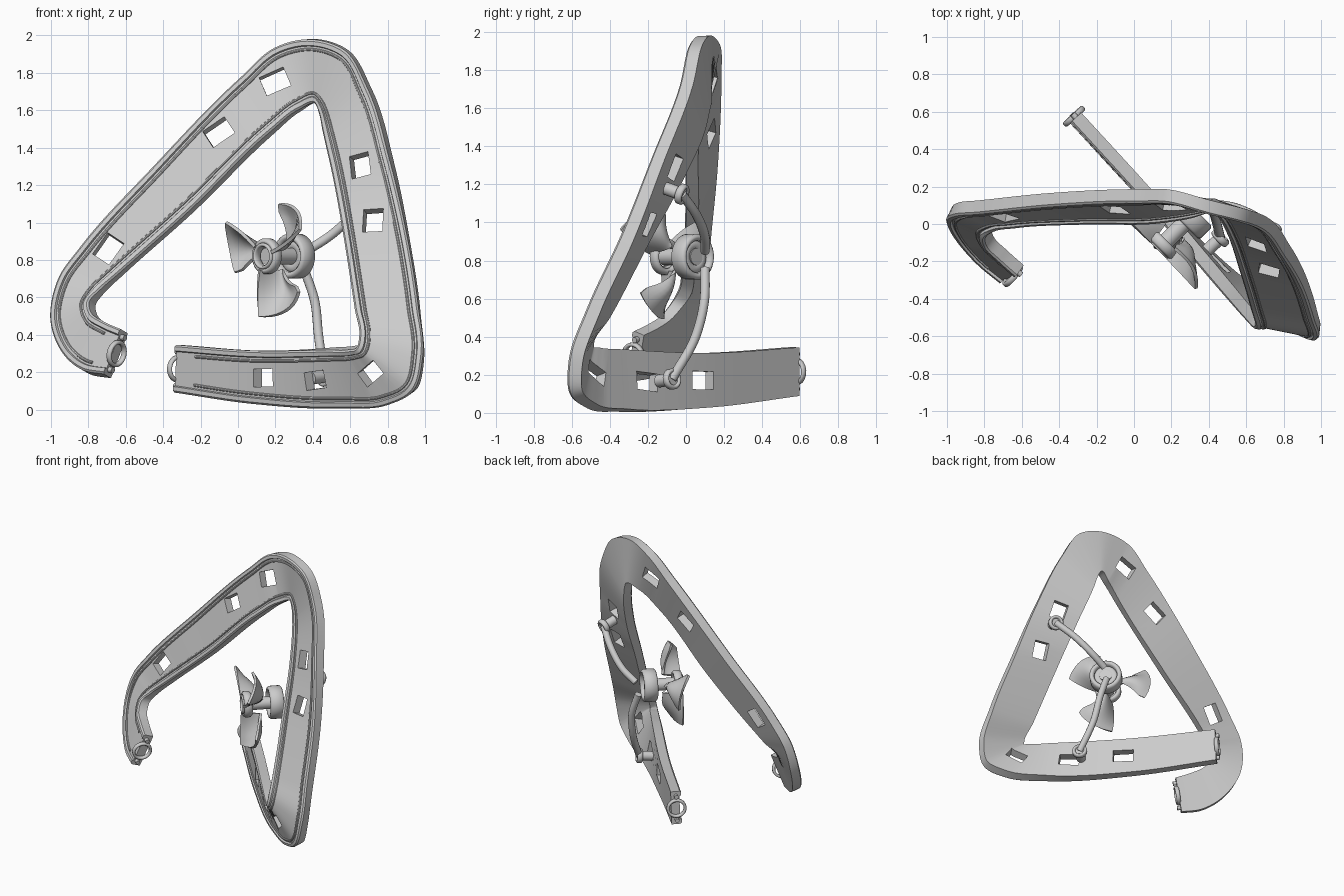
import bpy, bmesh, math
from mathutils import Vector as V, Matrix

if "Cube" in bpy.data.objects:
    bpy.data.objects.remove(bpy.data.objects["Cube"])

# Ribbon stations: outer edge xyz, inner edge xyz
ST = [(-.70,-.29,.18, -.61,-.25,.42), (-.81,-.20,.20, -.70,-.17,.46), (-.92,-.08,.29, -.77,-.10,.51),
      (-.99,.04,.48, -.78,-.05,.57), (-.95,.08,.70, -.73,-.01,.63), (-.84,.09,.86, -.62,.01,.73),
      (-.45,.13,1.29, -.25,.03,1.06), (.02,.15,1.77, .18,.04,1.48), (.20,.145,1.93, .33,.07,1.60),
      (.40,.09,1.98, .42,.10,1.635), (.58,.045,1.92, .44,.09,1.59), (.70,.0,1.72, .46,.07,1.50),
      (.82,-.15,1.33, .515,-.04,1.25), (.91,-.31,.92, .57,-.22,.92), (.97,-.49,.53, .63,-.43,.52),
      (.99,-.58,.27, .65,-.52,.37), (.95,-.58,.11, .645,-.52,.34), (.82,-.50,.035, .61,-.48,.33),
      (.58,-.33,.012, .50,-.35,.325), (.10,.12,.03, .10,.12,.315), (-.32,.57,.09, -.31,.57,.345)]
SUB, H = 8, .038


def spline(pts, sub):
    """Catmull-Rom with chord-scaled tangents."""
    n, out = len(pts), []
    for i in range(n - 1):
        p, q = pts[i], pts[i + 1]
        d = max((q - p).length, 1e-4)
        def tan(k):
            if k in (0, n - 1):
                return (q - p) / d
            a, b = (pts[k] - pts[k - 1]), (pts[k + 1] - pts[k])
            la, lb = max(a.length, 1e-4), max(b.length, 1e-4)
            return (a / la * lb + b / lb * la) / (la + lb)
        m0, m1 = tan(i) * d, tan(i + 1) * d
        for j in range(sub):
            t = j / sub
            out.append(p * (2*t**3 - 3*t*t + 1) + m0 * (t**3 - 2*t*t + t)
                       + q * (3*t*t - 2*t**3) + m1 * (t**3 - t*t))
    return out + [pts[-1]]


def finish(bm, name, angle=35):
    bmesh.ops.recalc_face_normals(bm, faces=bm.faces)
    me = bpy.data.meshes.new(name)
    bm.to_mesh(me)
    bm.free()
    ob = bpy.data.objects.new(name, me)
    bpy.context.collection.objects.link(ob)
    smooth(ob, angle)
    return ob


def smooth(ob, angle=35):
    bpy.ops.object.select_all(action='DESELECT')
    ob.select_set(True)
    bpy.context.view_layer.objects.active = ob
    bpy.ops.object.shade_smooth_by_angle(angle=math.radians(angle))


def loft(bm, rings, close=False):
    rows = [[bm.verts.new(p) for p in r] for r in rings]
    n = len(rows[0])
    for a, b in zip(rows, rows[1:] + (rows[:1] if close else [])):
        for k in range(n):
            bm.faces.new((a[k], a[(k+1) % n], b[(k+1) % n], b[k]))
    if not close:
        bm.faces.new(rows[0])
        bm.faces.new(rows[-1])


def tube(name, pts, r, sides=12):
    bm, rings = bmesh.new(), []
    x = None
    for i, p in enumerate(pts):
        t = (pts[min(i+1, len(pts)-1)] - pts[max(i-1, 0)]).normalized()
        x = t.orthogonal() if x is None else x - t * x.dot(t)
        x.normalize()
        y = t.cross(x)
        rings.append([p + r * (x * math.cos(a) + y * math.sin(a))
                      for a in (2 * math.pi * k / sides for k in range(sides))])
    loft(bm, rings)
    return finish(bm, name)


def ring(name, c, axis, ro, ri, depth, bev=.012, sides=32):
    """Bevelled annulus turned around an axis."""
    axis = axis.normalized()
    x = axis.orthogonal().normalized()
    y, d = axis.cross(x), depth / 2
    prof = [(ri, -d+bev), (ri+bev, -d), (ro-bev, -d), (ro, -d+bev),
            (ro, d-bev), (ro-bev, d), (ri+bev, d), (ri, d-bev)]
    bm = bmesh.new()
    loft(bm, [[c + (x * math.cos(a) + y * math.sin(a)) * r + axis * h for r, h in prof]
              for a in (2 * math.pi * k / sides for k in range(sides))], True)
    return finish(bm, name, 50)


# Ribbon frames: centre, tangent, width axis, front normal, half width
O = spline([V(s[:3]) for s in ST], SUB)
I = spline([V(s[3:]) for s in ST], SUB)
C = [(a + b) / 2 for a, b in zip(O, I)]
F = []
for i, c in enumerate(C):
    t = C[min(i+1, len(C)-1)] - C[max(i-1, 0)]
    w = (O[i] - I[i]).normalized()
    n = t.cross(w).normalized()
    F.append((c, w.cross(n), w, n, (O[i] - I[i]).length / 2))


def section(f):
    c, t, w, n, W = f
    p = [(-W, -H), (W, -H), (W, H-.01), (W-.01, H), (W-.032, H), (W-.037, H-.013),
         (.037-W, H-.013), (.032-W, H), (.01-W, H), (-W, H-.01)]
    return [c + w * a + n * b for a, b in p]


def locate(x, z, across=1):
    """Ribbon frame moved to a front-view position."""
    c, t, w, n, W = min(F, key=lambda f: (f[0].x - x)**2 + (f[0].z - z)**2)
    d = V((x, c.y, z)) - c
    return c + t * t.dot(d) + w * w.dot(d) * across, t, w, n


bm = bmesh.new()
loft(bm, [section(f) for f in F])
band = finish(bm, "ribbon_frame")

# Square windows cut through the ribbon, located by front-view x, z
bm = bmesh.new()
for x, z, sx, sz in ((-.69,.855,.14,.11), (-.10,1.48,.14,.11), (.20,1.75,.14,.11), (.66,1.30,.13,.11),
                     (.73,1.0,.13,.11), (.72,.20,.14,.09), (.43,.16,.15,.095), (.15,.17,.15,.095)):
    c, t, w, n = locate(x, z)
    m = Matrix((t * sx, w * sz, n * .22)).transposed().to_4x4()
    m.translation = c
    bmesh.ops.create_cube(bm, size=1, matrix=m)
cutter = finish(bm, "window_cutter")
cutter.hide_render = True
mod = band.modifiers.new("windows", 'BOOLEAN')
mod.operation, mod.solver, mod.object = 'DIFFERENCE', 'EXACT', cutter
bpy.context.view_layer.objects.active = band
bpy.ops.object.modifier_apply(modifier=mod.name)
bpy.data.objects.remove(cutter)
smooth(band)

# Raised beads following both edges on the front face
for side, name in ((1, "outer_bead"), (-1, "inner_bead")):
    tube(name, [c + w * side * (W - .055) + n * (H - .012) for c, t, w, n, W in F[6:-2]], .008, 8)

# Connector rings and pins on the two open ends
for f, s, name in ((F[0], -1, "left_end"), (F[-1], 1, "bottom_end")):
    c, t, w, n, W = f
    t = t * s
    ring(name + "_ring", c + t * .008, t, .072, .052, .03, .006)
    for k in (-1, 1):
        p = c + w * k * W * .72
        tube(name + "_pin", [p - t * .02, p + t * .025], .016)

# Hub, shaft and bearing on the diagonal axis
front, u, up = V((-1, -1, 0)).normalized(), V((1, -1, 0)).normalized(), V((0, 0, 1))
hub, bearing = V((.165, -.10, .82)), V((.30, .035, .82))
ring("bearing_ring", bearing, front, .12, .085, .10)
ring("bearing_sleeve", bearing, front, .088, .035, .05)
ring("hub_ring", hub + front * .015, front, .095, .062, .06)
ring("hub_lip", hub + front * .03, front, .07, .052, .05, .006)
tube("shaft", [bearing - front * .03, hub + front * .02], .045, 24)

# Three cupped blades, steep at the root and flatter at the tip
for b in range(3):
    bm, rows, NR, NA = bmesh.new(), [], 10, 10
    for i in range(NR + 1):
        k = i / NR
        lo, hi = -104 + 10 * k, -72 + 30 * min(1, k * 1.3)
        row = []
        for j in range(NA + 1):
            v = j / NA
            a = math.radians(lo + (hi - lo) * v + 120 * b)
            r = .075 + .25 * k - .04 * k * v * v
            ax = .055 - (.14 - .07 * k) * v - .07 * math.sin(math.pi * v) * math.sin(math.pi * (.15 + .7 * k))
            row.append(bm.verts.new(hub + u * r * math.cos(a) + up * r * math.sin(a) + front * ax))
        rows.append(row)
    for r, s in zip(rows, rows[1:]):
        for j in range(NA):
            bm.faces.new((r[j], r[j+1], s[j+1], s[j]))
    ob = finish(bm, "blade_%d" % (b + 1))
    sol = ob.modifiers.new("thickness", 'SOLIDIFY')
    sol.thickness, sol.offset = .018, 0
    bpy.ops.object.modifier_apply(modifier=sol.name)
    smooth(ob, 40)

# Curved support arms with mounting collars behind the ribbon
for name, x, z, path in (("upper_arm", .69, 1.19, [(.62,.055,1.04), (.48,.10,.92), (.37,.10,.85)]),
                         ("lower_arm", .36, .165, [(.43,.05,.40), (.41,.095,.58), (.35,.10,.76)])):
    c, t, w, n = locate(x, z, 0)
    base = c - n * (H + .095)
    ring(name + "_collar", base, n, .055, .032, .04, .008)
    tube(name + "_stud", [c - n * H * .9, base - n * .01], .034, 20)
    tube(name, spline([base] + [V(p) for p in path], 10), .025)
